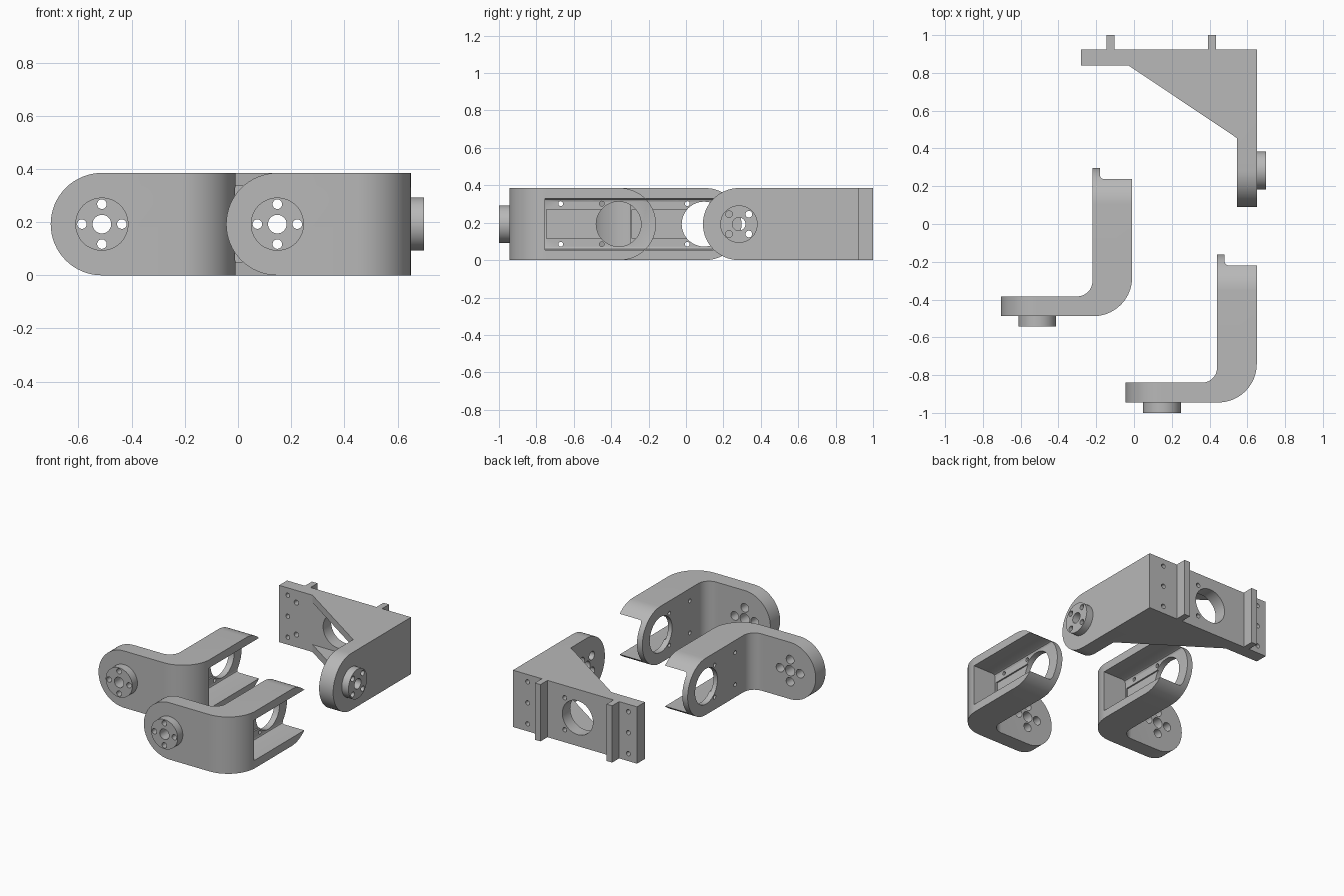
import bpy, bmesh, math
from mathutils import Vector

if "Cube" in bpy.data.objects:
    bpy.data.objects.remove(bpy.data.objects["Cube"])

H = 0.385            # height of every bracket
M = H / 2            # mid height and radius of the rounded ends
AXES = {'X': lambda a, b, d: (d, a, b),    # profile in YZ
        'Y': lambda a, b, d: (a, d, b),    # profile in XZ
        'Z': lambda a, b, d: (a, b, d)}    # profile in XY

grey = bpy.data.materials.new("light grey")
grey.diffuse_color = (0.48, 0.48, 0.48, 1)
grey.use_nodes = True
grey.node_tree.nodes["Principled BSDF"].inputs["Base Color"].default_value = grey.diffuse_color


def prism(name, pts, axis, lo, hi):
    """Extrude a 2D outline along an axis."""
    bm = bmesh.new()
    place = AXES[axis]
    ends = [[bm.verts.new(place(a, b, d)) for a, b in pts] for d in (lo, hi)]
    n = len(pts)
    bm.faces.new(ends[0])
    bm.faces.new(ends[1])
    for i in range(n):
        j = (i + 1) % n
        bm.faces.new((ends[0][i], ends[0][j], ends[1][j], ends[1][i]))
    bmesh.ops.recalc_face_normals(bm, faces=bm.faces)
    mesh = bpy.data.meshes.new(name)
    bm.to_mesh(mesh)
    bm.free()
    mesh.materials.append(grey)
    ob = bpy.data.objects.new(name, mesh)
    bpy.context.collection.objects.link(ob)
    return ob


def arc(ca, cb, r, start, end, n=20):
    return [(ca + r * math.cos(math.radians(start + (end - start) * i / n)),
             cb + r * math.sin(math.radians(start + (end - start) * i / n)))
            for i in range(n + 1)]


def disc(a, b, r, axis, lo, hi, n=32):
    return prism("disc", arc(a, b, r, 0, 360, n)[:-1], axis, lo, hi)


def rect(a0, b0, a1, b1):
    return [(a0, b0), (a1, b0), (a1, b1), (a0, b1)]


def combine(ob, other, op='DIFFERENCE'):
    """Apply a boolean and remove the helper."""
    mod = ob.modifiers.new("bool", 'BOOLEAN')
    mod.operation, mod.solver, mod.object = op, 'EXACT', other
    bpy.context.view_layer.objects.active = ob
    bpy.ops.object.modifier_apply(modifier=mod.name)
    mesh = other.data
    bpy.data.objects.remove(other)
    bpy.data.meshes.remove(mesh)


def hub(ob, a, axis, face, out, back, turn):
    """Round boss with a centre hole and four counterbored screw holes."""
    s = 1 if out > face else -1
    combine(ob, disc(a, M, 0.1, axis, face - s * 0.02, out, 48), 'UNION')
    combine(ob, disc(a, M, 0.035, axis, out + s * 0.1, back - s * 0.1))
    for i in range(4):
        t = math.radians(turn + 90 * i)
        ha, hb = a + 0.075 * math.cos(t), M + 0.075 * math.sin(t)
        combine(ob, disc(ha, hb, 0.018, axis, out + s * 0.1, back - s * 0.1, 20))
        combine(ob, disc(ha, hb, 0.029, axis, face - s * 0.04, back - s * 0.1, 24))


def finish(ob):
    bpy.ops.object.select_all(action='DESELECT')
    ob.select_set(True)
    bpy.context.view_layer.objects.active = ob
    bpy.ops.object.shade_smooth_by_angle(angle=math.radians(30))


# Elbow bracket: L outline with rounded bend
outline = ([(-0.045, -0.945)] + arc(0.445, -0.74, 0.205, -90, 0) + [(0.65, -0.16), (0.44, -0.16)]
           + arc(0.36, -0.76, 0.08, 0, -90, 12) + [(-0.045, -0.84)])
elbow = prism("elbow_bracket_right", outline, 'Z', 0, H)
# Rounded ends of both arms
combine(elbow, prism("round", arc(0.148, M, M, 90, 270, 32) + [(1, 0), (1, H)], 'Y', -2, 1), 'INTERSECT')
combine(elbow, prism("round", arc(-0.353, M, M, 0 - 90, 90, 32) + [(-2, H), (-2, 0)], 'X', -1, 1), 'INTERSECT')
# Motor pocket, open outward, with eased floor corners
pocket = [(0.8, 0.055), (0.496, 0.055), (0.485, 0.06), (0.48, 0.071),
          (0.48, 0.314), (0.485, 0.325), (0.496, 0.33), (0.8, 0.33)]
combine(elbow, prism("pocket", pocket, 'Y', -0.755, 0.2))
combine(elbow, prism("groove", rect(-0.745, 0.115, -0.36, 0.27), 'X', 0.47, 0.6))
# Shaft opening and screw holes
combine(elbow, disc(-0.36, M, 0.12, 'X', 0.3, 0.8, 48))
for y in (-0.67, -0.45):
    for z in (0.085, 0.302):
        combine(elbow, disc(y, z, 0.013, 'X', 0.4, 0.6, 16))
hub(elbow, 0.148, 'Y', -0.945, -1.0, -0.84, 0)
finish(elbow)

# Second identical elbow
twin = elbow.copy()
twin.name = "elbow_bracket_left"
twin.location = (-0.66, 0.457, 0)
bpy.context.collection.objects.link(twin)

# Base bracket: mounting plate, side arm and two gussets
base = prism("base_bracket", [(-0.28, 0.925), (-0.28, 0.84), (-0.03, 0.84), (0.545, 0.455),
                              (0.545, 0.09), (0.65, 0.09), (0.65, 0.925)], 'Z', 0, H)
combine(base, prism("round", arc(0.283, M, M, 90, 270, 32) + [(2, 0), (2, H)], 'X', -1, 1), 'INTERSECT')
combine(base, prism("hollow", rect(-0.5, 0.2, 0.545, 0.84), 'Z', 0.05, H - 0.05))
# Locating ribs on the back
for x in (-0.125, 0.412):
    combine(base, prism("rib", rect(x - 0.021, 0.91, x + 0.021, 1.0), 'Z', 0, H), 'UNION')
# Shaft opening, mounting holes and motor screw holes
combine(base, disc(0.165, M, 0.115, 'Y', 0.7, 1.1, 48))
for z in (0.05, M, H - 0.05):
    for x in (-0.215, 0.54):
        combine(base, disc(x, z, 0.015, 'Y', 0.86 if x > 0 else 0.7, 1.1, 16))
for z in (0.085, 0.302):
    combine(base, disc(0.262, z, 0.015, 'Y', 0.7, 1.1, 16))
    combine(base, disc(-0.15, z, 0.017, 'Y', 0.7, 0.91, 16))
hub(base, 0.283, 'X', 0.65, 0.70, 0.545, 45)
finish(base)
